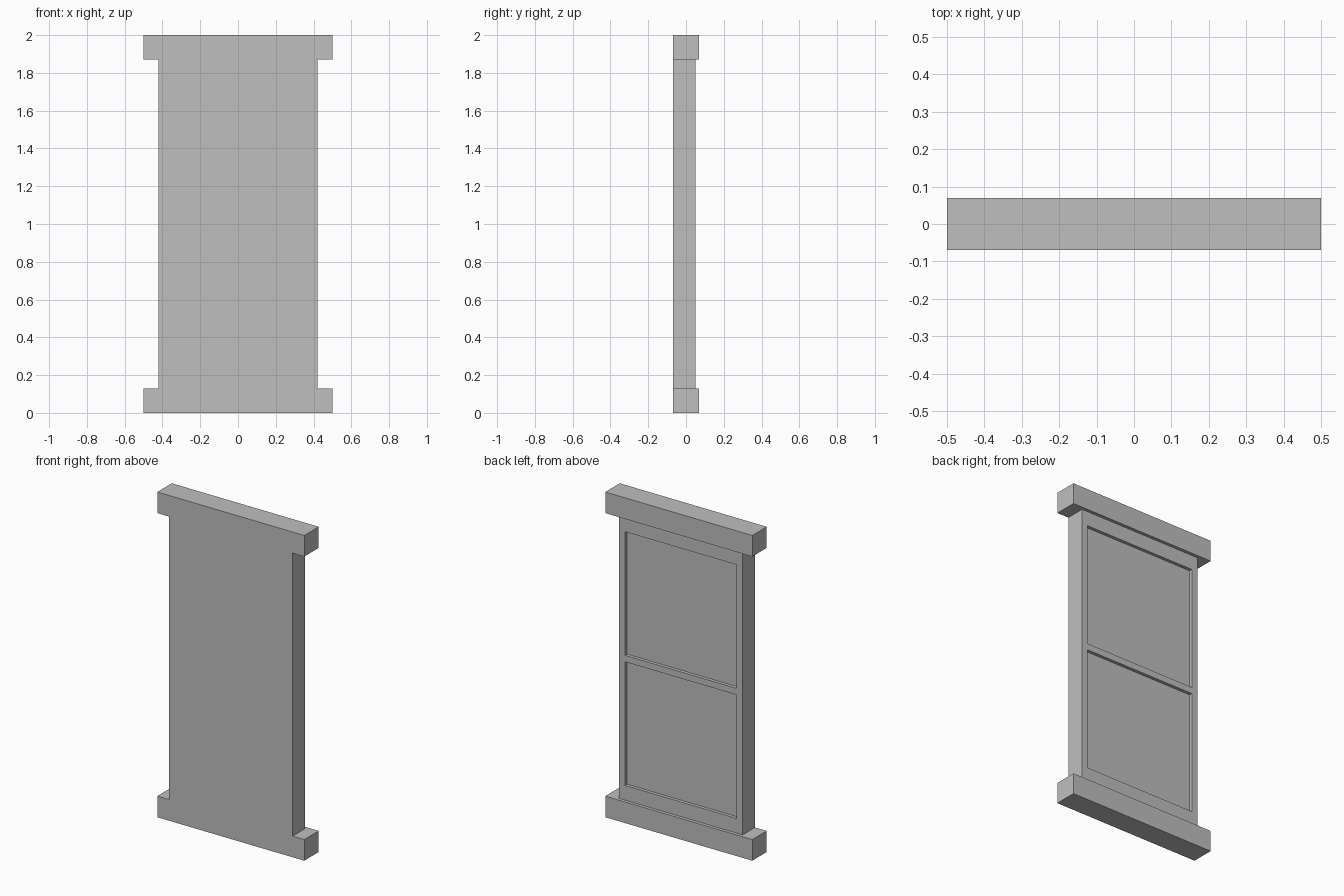
import bpy

cube = bpy.data.objects.get("Cube")
if cube:
    bpy.data.objects.remove(cube, do_unlink=True)

# Plain grey for every part
grey = bpy.data.materials.new("plain_grey")
grey.use_nodes = True
grey.diffuse_color = (0.52, 0.52, 0.52, 1)
grey.node_tree.nodes["Principled BSDF"].inputs["Base Color"].default_value = (0.52, 0.52, 0.52, 1)

FRONT, FRAME_BACK, BEAM_BACK = -0.07, 0.05, 0.07
RECESS = 0.02
BEAM = 0.13


def box(name, x, y, z):
    """Box spanning -x..x, with (low, high) pairs for y and z."""
    bpy.ops.mesh.primitive_cube_add(size=1, location=(0, sum(y) / 2, sum(z) / 2))
    ob = bpy.context.object
    ob.name = name
    ob.scale = (2 * x, y[1] - y[0], z[1] - z[0])
    bpy.ops.object.transform_apply(location=True, rotation=False, scale=True)
    ob.data.materials.append(grey)
    return ob


# Sill and header beams, wider and deeper than the frame
box("bottom_beam", 0.5, (FRONT, BEAM_BACK), (0, BEAM))
box("top_beam", 0.5, (FRONT, BEAM_BACK), (2 - BEAM, 2))

# Upright slab between the beams, flush with them at the front
frame = box("panel_frame", 0.42, (FRONT, FRAME_BACK), (BEAM, 2 - BEAM))

# Two shallow recessed panels on the back
for label, z in (("lower", (0.22, 0.98)), ("upper", (1.02, 1.78))):
    cutter = box(label + "_recess_cutter", 0.38, (FRAME_BACK - RECESS, FRAME_BACK + RECESS), z)
    cutter.hide_render = True
    cut = frame.modifiers.new(label + "_recess", "BOOLEAN")
    cut.operation = "DIFFERENCE"
    cut.solver = "EXACT"
    cut.object = cutter
    bpy.context.view_layer.objects.active = frame
    bpy.ops.object.modifier_apply(modifier=cut.name)
    bpy.data.objects.remove(cutter, do_unlink=True)
